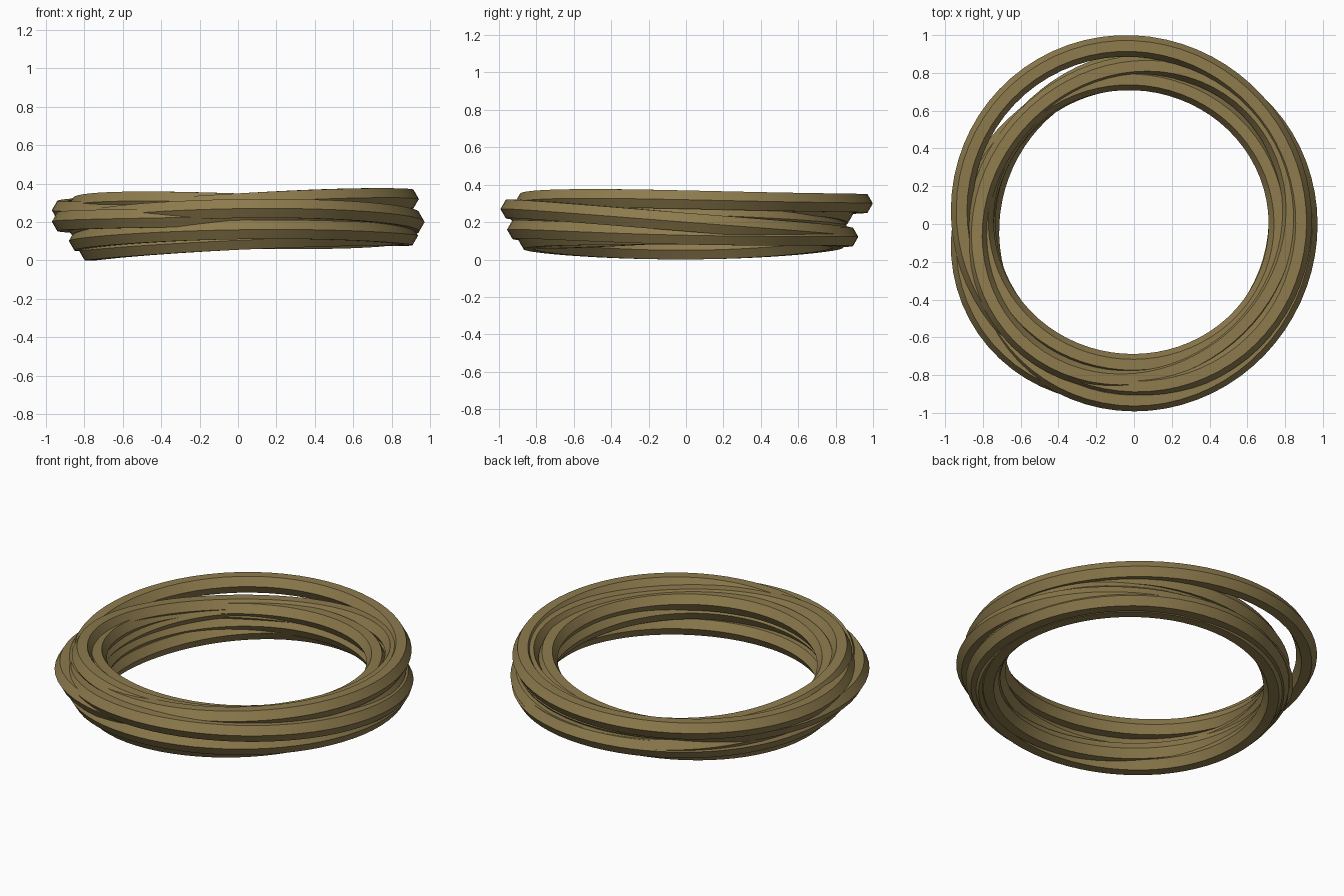
import bpy, bmesh
from math import cos, sin, tau

if "Cube" in bpy.data.objects:
    bpy.data.objects.remove(bpy.data.objects["Cube"])

SEG = 72        # segments round each loop
SIDES = 6       # hexagonal rope section
THICK = 0.057   # section radius

rope = bpy.data.materials.new("rope_tan")
rope.diffuse_color = (0.27, 0.20, 0.075, 1)
rope.use_nodes = True
rope.node_tree.nodes["Principled BSDF"].inputs["Base Color"].default_value = rope.diffuse_color

# Strand centre radius and height at the east, north, west and south points,
# then the extra swell on the north-east / south-west diagonal
LOOPS = [
    ((.885, .942, .91, .86, -.015), (.32, .30, .26, .30, -.01)),
    ((.915, .85, .83, .935, .02), (.20, .12, .17, .27, 0)),
    ((.88, .86, .82, .90, .03), (.13, .12, .10, .16, 0)),
    ((.82, .81, .77, .84, .01), (.13, .11, .05, .105, 0)),
    ((.77, .765, .80, .745, -.005), (.27, .22, .23, .28, .01)),
    ((.83, .835, .83, .82, .035), (.30, .24, .27, .30, .02)),
    ((.77, .80, .80, .80, .015), (.19, .20, .17, .20, -.015)),
    ((.81, .77, .79, .77, -.005), (.14, .15, .12, .11, .01)),
    ((.86, .80, .905, .88, .045), (.24, .18, .20, .23, 0)),
]


def blend(v, a):
    """Smooth periodic curve through the quarter-turn values."""
    e, n, w, s, d = v
    return ((e + n + w + s) / 4 + (e - w) / 2 * cos(a)
            + (n - s) / 2 * sin(a) + (e - n + w - s) / 4 * cos(2 * a)
            + d * sin(2 * a))


def strand(name, radii, heights):
    bm = bmesh.new()
    rings = []
    for i in range(SEG):
        a = tau * i / SEG
        r, z = blend(radii, a), blend(heights, a)
        ring = []
        for k in range(SIDES):
            b = tau * k / SIDES
            q = r + THICK * cos(b)
            ring.append(bm.verts.new((q * cos(a), q * sin(a), z + THICK * sin(b))))
        rings.append(ring)
    for i in range(SEG):
        p, q = rings[i], rings[(i + 1) % SEG]
        for k in range(SIDES):
            m = (k + 1) % SIDES
            bm.faces.new((p[k], q[k], q[m], p[m]))
    bmesh.ops.recalc_face_normals(bm, faces=bm.faces)
    mesh = bpy.data.meshes.new(name)
    bm.to_mesh(mesh)
    bm.free()
    mesh.materials.append(rope)
    obj = bpy.data.objects.new(name, mesh)
    bpy.context.collection.objects.link(obj)
    # Smooth along the length, crisp along the six edges
    bpy.ops.object.select_all(action='DESELECT')
    obj.select_set(True)
    bpy.context.view_layer.objects.active = obj
    bpy.ops.object.shade_smooth_by_angle(angle=0.6)


# Coil of overlapping rope turns
for n, (radii, heights) in enumerate(LOOPS):
    strand(f"rope_turn_{n + 1}", radii, heights)
